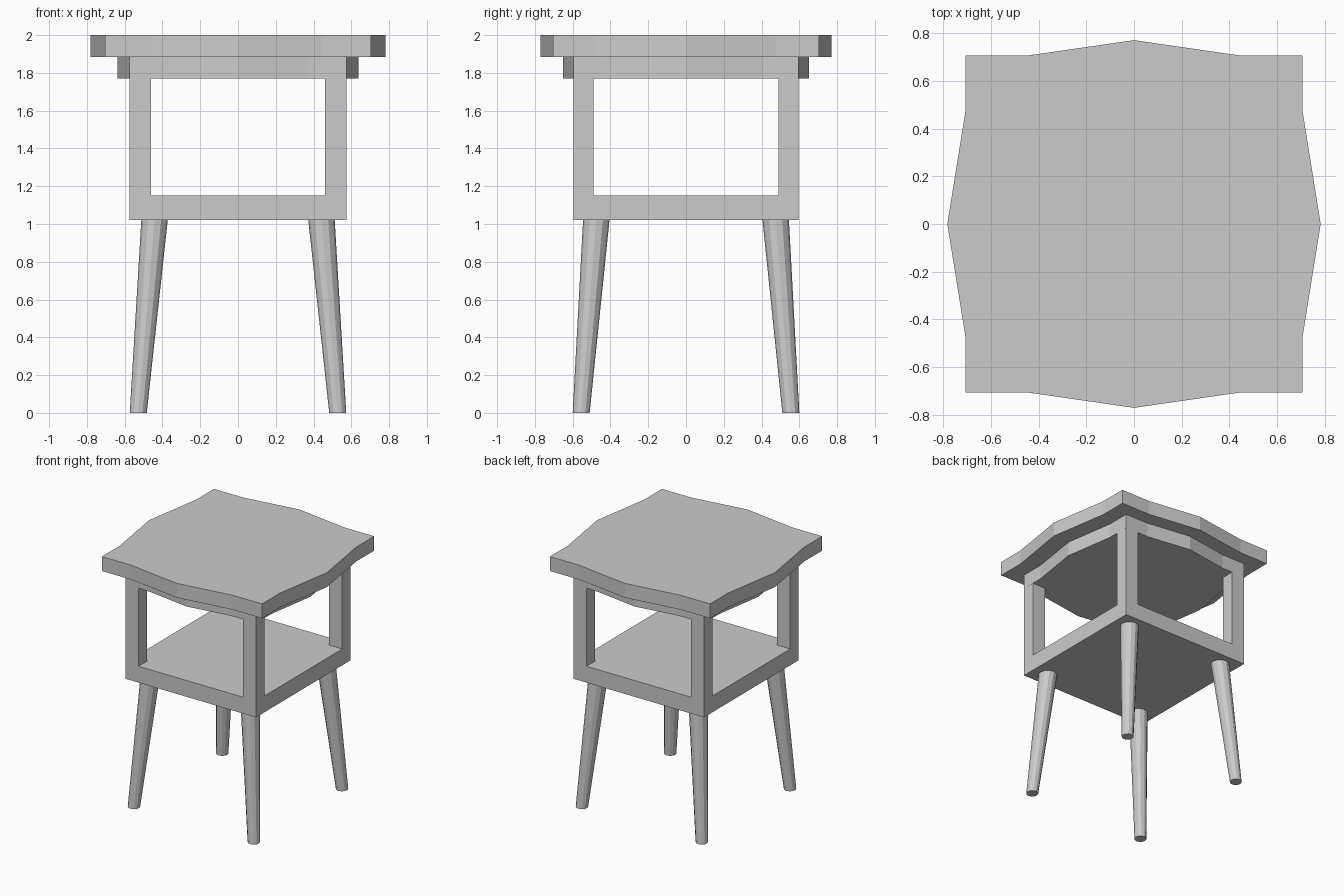
import bpy, bmesh
from mathutils import Vector

if "Cube" in bpy.data.objects:
    bpy.data.objects.remove(bpy.data.objects["Cube"])


def finish(bm, name):
    bmesh.ops.recalc_face_normals(bm, faces=bm.faces)
    mesh = bpy.data.meshes.new(name)
    bm.to_mesh(mesh)
    bm.free()
    obj = bpy.data.objects.new(name, mesh)
    bpy.context.collection.objects.link(obj)
    return obj


def loft(name, bottom, top):
    """Solid between two matching rings of points."""
    bm = bmesh.new()
    a = [bm.verts.new(p) for p in bottom]
    b = [bm.verts.new(p) for p in top]
    bm.faces.new(a)
    bm.faces.new(b)
    for i in range(len(a)):
        j = (i + 1) % len(a)
        bm.faces.new((a[i], a[j], b[j], b[i]))
    return finish(bm, name)


def box(name, x0, x1, y0, y1, z0, z1):
    ring = [(x0, y0), (x1, y0), (x1, y1), (x0, y1)]
    return loft(name, [(x, y, z0) for x, y in ring], [(x, y, z1) for x, y in ring])


def bowed_slab(name, sx, sy, z0, z1):
    """Square slab whose four edges bow outwards at the middle."""
    c = 0.705
    ring = [(-c, -c), (-.45, -c), (0, -.77), (.45, -c),
            (c, -c), (c, -.48), (.782, 0), (c, .48)]
    ring += [(-x, -y) for x, y in ring]
    return loft(name, [(x * sx, y * sy, z0) for x, y in ring],
                [(x * sx, y * sy, z1) for x, y in ring])


# Table top and the smaller bowed panel beneath it
bowed_slab("table_top", 1, 1, 1.885, 2.0)
bowed_slab("upper_panel", 0.816, 0.844, 1.77, 1.885)

# Lower shelf
box("shelf", -.575, .575, -.595, .595, 1.02, 1.15)

# Corner posts and splayed tapered legs
SIDES = 12
for sy, depth in ((-1, "front"), (1, "back")):
    for sx, side in ((-1, "left"), (1, "right")):
        xs = sorted((sx * .46, sx * .575))
        ys = sorted((sy * .49, sy * .595))
        box(f"{depth}_{side}_post", *xs, *ys, 1.15, 1.77)

        bm = bmesh.new()
        bmesh.ops.create_cone(bm, cap_ends=True, segments=SIDES,
                              radius1=.045, radius2=.07, depth=1.02)
        for v in bm.verts:
            foot = v.co.z < 0
            v.co += Vector((sx * (.528 if foot else .442),
                            sy * (.555 if foot else .475), .51))
        finish(bm, f"{depth}_{side}_leg")
